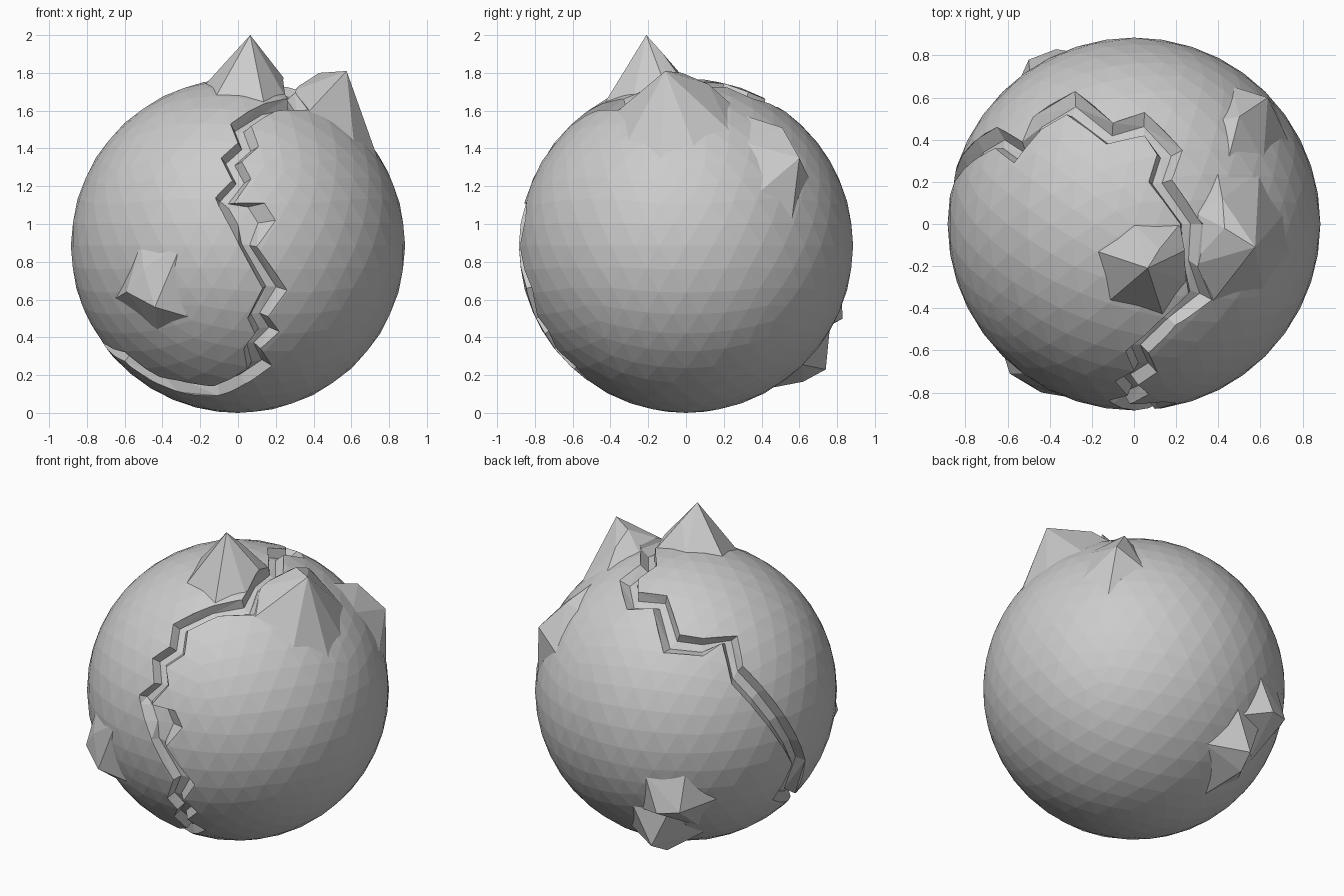
import bpy, bmesh
from math import sqrt
from mathutils import Vector

if "Cube" in bpy.data.objects:
    bpy.data.objects.remove(bpy.data.objects["Cube"])

R = 0.885
C = Vector((0, 0, R))


# Points on the sphere, relative to its centre, picked from a view
def front(x, z):
    h = z - R
    return Vector((x, -sqrt(max(0, R * R - x * x - h * h)), h)).normalized() * R


def top(x, y):
    return Vector((x, y, sqrt(max(0, R * R - x * x - y * y)))).normalized() * R


def back_left(r, u):
    d = sqrt(max(0, R * R - r * r - u * u))
    return (Vector((-.82, -.57, 0)) * r + Vector((.214, -.3075, .927)) * u
            + Vector((-.528, .76, .375)) * d).normalized() * R


def make_object(name, bm, helper=False):
    bmesh.ops.recalc_face_normals(bm, faces=bm.faces)
    me = bpy.data.meshes.new(name)
    bm.to_mesh(me)
    bm.free()
    ob = bpy.data.objects.new(name, me)
    bpy.context.collection.objects.link(ob)
    ob.location = C
    if helper:
        ob.hide_render = True
        ob.hide_viewport = True
    return ob


def boolean(target, tool, op):
    m = target.modifiers.new(tool.name, 'BOOLEAN')
    m.operation, m.object, m.solver = op, tool, 'EXACT'


# Faceted ball
bm = bmesh.new()
bmesh.ops.create_icosphere(bm, subdivisions=4, radius=R)
ball = make_object("cracked_ball", bm)


# Rocky spikes: hulls of a base ring on the sphere and raised tips
def spike(name, base, tips):
    bm = bmesh.new()
    for p in base:
        bm.verts.new(p * 0.99)
    for t in tips:
        bm.verts.new(Vector(t) - C)
    res = bmesh.ops.convex_hull(bm, input=bm.verts)
    bmesh.ops.delete(bm, geom=[v for v in res["geom_interior"]
                               if isinstance(v, bmesh.types.BMVert)], context='VERTS')
    boolean(ball, make_object(name, bm, True), 'UNION')


spike("top_spike",
      [top(0, 0), top(.22, 0), top(.3, -.1), top(.25, -.28), top(.14, -.44),
       top(-.12, -.37), top(-.18, -.13)],
      [(.065, -.21, 2.0), (.12, -.12, 1.9)])
spike("side_spike",
      [top(.37, -.38), top(.27, -.2), top(.3, .05), top(.4, .25), top(.6, .25),
       top(.72, .05), top(.76, -.14), top(.62, -.32)],
      [(.575, -.11, 1.81), (.43, -.02, 1.8), (.42, .12, 1.74)])
spike("back_right_lump",
      [top(.47, .66), top(.42, .5), top(.45, .3), top(.62, .3), top(.75, .38), top(.68, .56)],
      [(.635, .6, 1.35), (.5, .51, 1.51)])
spike("front_left_lump",
      [front(-.52, .9), front(-.3, .9), front(-.25, .5), front(-.43, .42), front(-.66, .6)],
      [(-.59, -.71, .64), (-.44, -.8, .56), (-.5, -.76, .76)])
spike("back_low_lump_a",
      [Vector((x, sqrt(R * R - x * x - (z - R) ** 2), z - R)) for x, z in
       [(-.5, .75), (-.28, .72), (-.2, .45), (-.45, .3), (-.62, .55)]],
      [(-.5, .78, .52), (-.37, .83, .5)])
spike("back_low_lump_b",
      [Vector((x, sqrt(R * R - x * x - (z - R) ** 2), z - R)) for x, z in
       [(-.4, .52), (-.15, .48), (-.03, .25), (-.25, .1), (-.45, .25)]],
      [(-.27, .74, .23), (-.3, .62, .165)])

# Crack: pairs of left and right rim points in one loop around the ball
FRONT = [(-.32, .17, -.32, .11), (-.13, .14, -.1, .09), (.05, .23, .18, .25),
         (.03, .34, .12, .34), (.09, .42, .22, .43), (.05, .5, .16, .51),
         (.13, .66, .26, .65), (0, .9, .1, .88), (-.05, 1.0, .2, 1.02),
         (-.1, 1.09, .14, 1.11), (-.12, 1.14, -.02, 1.11), (-.03, 1.23, .07, 1.24),
         (-.09, 1.35, .02, 1.33), (0, 1.43, .11, 1.41), (-.04, 1.53, .07, 1.52),
         (.12, 1.63, .2, 1.6)]
TOP = [(.26, -.33, .37, -.36), (.23, -.15, .3, -.2), (.22, 0, .32, 0), (.07, .2, .18, .21),
       (.11, .33, .23, .35), (.05, .42, .05, .53), (-.13, .38, -.1, .48),
       (-.32, .52, -.28, .63), (-.44, .45, -.48, .51), (-.57, .29, -.53, .39),
       (-.66, .36, -.65, .46)]
BACK = [(.7, -.393, .625, -.41), (.64, -.6, .51, -.627)]
END = [(-.6, .32, -.6, .27), (-.42, .19, -.42, .15)]
pairs = [(f(a, b), f(c, d)) for f, rows in
         ((front, FRONT), (top, TOP), (back_left, BACK), (front, END))
         for a, b, c, d in rows]

bm = bmesh.new()
rings = []
for i, (l0, r0) in enumerate(pairs):
    l1, r1 = pairs[(i + 1) % len(pairs)]
    n = max(1, round((l1 + r1 - l0 - r0).length / 2 / 0.2))
    for k in range(n):
        l = l0.lerp(l1, k / n).normalized() * R
        r = r0.lerp(r1, k / n).normalized() * R
        sec = [l * 1.35, l, l.lerp(r, .2) * .94, r.lerp(l, .35) * .94, r, r * 1.35]
        rings.append([bm.verts.new(p) for p in sec])
for i, a in enumerate(rings):
    b = rings[(i + 1) % len(rings)]
    for j in range(6):
        k = (j + 1) % 6
        bm.faces.new((a[j], a[k], b[k], b[j]))
bmesh.ops.triangulate(bm, faces=bm.faces)
boolean(ball, make_object("crack_cutter", bm, True), 'DIFFERENCE')

# Bake the cuts so only the finished ball remains
dg = bpy.context.evaluated_depsgraph_get()
mesh = bpy.data.meshes.new_from_object(ball.evaluated_get(dg))
ball.modifiers.clear()
ball.data = mesh
for ob in list(bpy.data.objects):
    if ob is not ball:
        bpy.data.objects.remove(ob)
